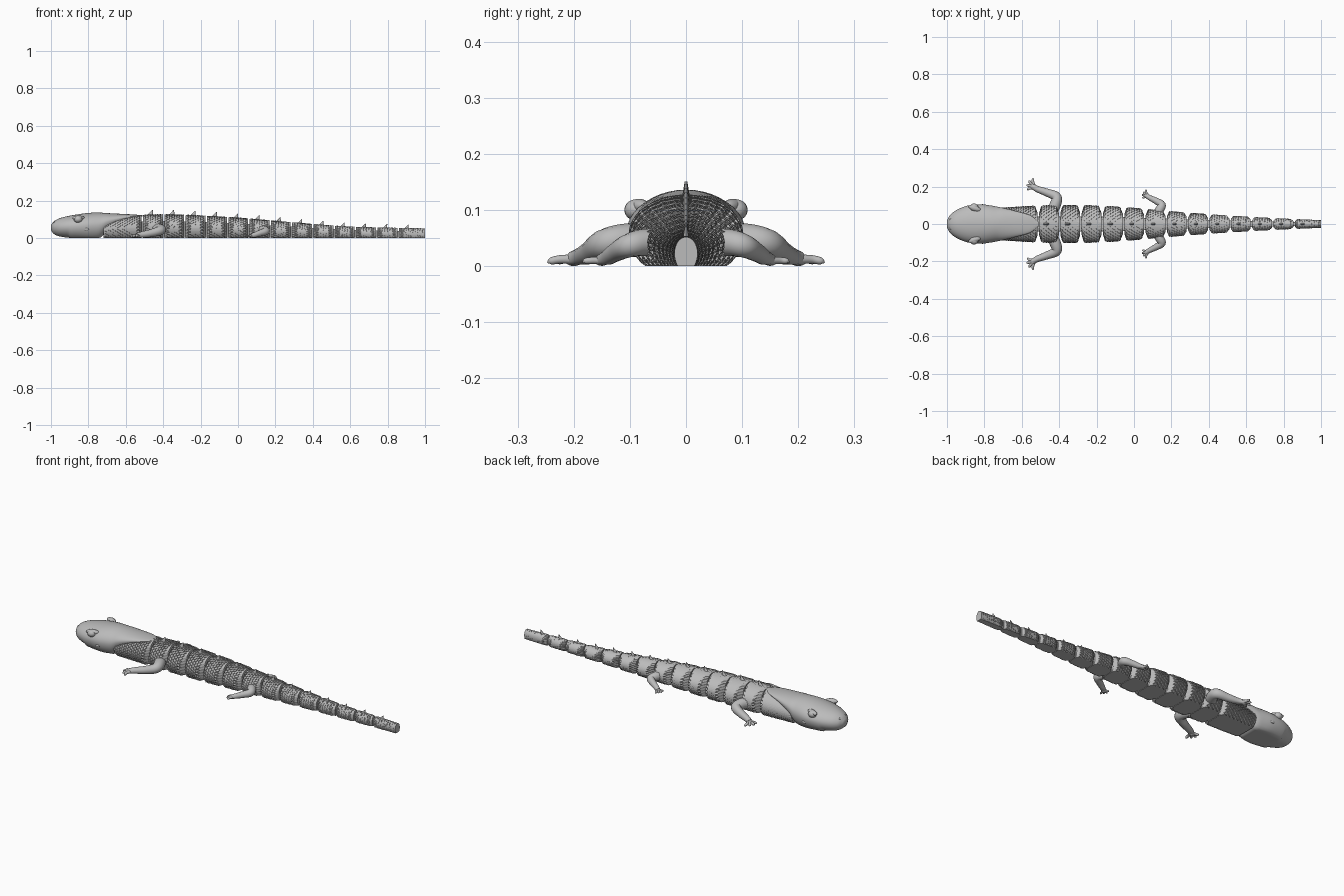
import bpy, bmesh, math
from mathutils import Vector

if "Cube" in bpy.data.objects:
    bpy.data.objects.remove(bpy.data.objects["Cube"], do_unlink=True)

grey = bpy.data.materials.new("matte grey")
grey.use_nodes = True
COLOR = (0.5, 0.5, 0.5, 1)
grey.diffuse_color = COLOR
grey.node_tree.nodes["Principled BSDF"].inputs["Base Color"].default_value = COLOR


def finish(name, bm, smooth=None):
    bmesh.ops.recalc_face_normals(bm, faces=bm.faces)
    mesh = bpy.data.meshes.new(name)
    bm.to_mesh(mesh)
    bm.free()
    mesh.materials.append(grey)
    obj = bpy.data.objects.new(name, mesh)
    bpy.context.collection.objects.link(obj)
    if smooth:
        bpy.ops.object.select_all(action="DESELECT")
        obj.select_set(True)
        bpy.context.view_layer.objects.active = obj
        bpy.ops.object.shade_smooth_by_angle(angle=math.radians(smooth))
    return obj


def loft(bm, rings):
    """Skin a list of equal point rings and cap both ends."""
    rows = [[bm.verts.new(p) for p in ring] for ring in rings]
    n = len(rows[0])
    for a, b in zip(rows, rows[1:]):
        for i in range(n):
            j = (i + 1) % n
            bm.faces.new((a[i], a[j], b[j], b[i]))
    bm.faces.new(rows[0])
    bm.faces.new(rows[-1])


def curve_at(table, x):
    """Smooth interpolation through (x, value) pairs."""
    if x <= table[0][0]:
        return table[0][1]
    for k, ((x0, a), (x1, b)) in enumerate(zip(table, table[1:])):
        if x <= x1:
            p = table[max(k - 1, 0)]
            q = table[min(k + 2, len(table) - 1)]
            m0 = (b - p[1]) / (x1 - p[0]) * (x1 - x0)
            m1 = (q[1] - a) / (q[0] - x0) * (x1 - x0)
            t = (x - x0) / (x1 - x0)
            return (a * (2*t**3 - 3*t*t + 1) + m0 * (t**3 - 2*t*t + t)
                    + b * (3*t*t - 2*t**3) + m1 * (t**3 - t*t))
    return table[-1][1]


# Body half width and back height along the spine
WIDTH = [(-0.72, .085), (-0.5, .097), (-0.3, .099), (-0.1, .092), (0.1, .076),
         (0.3, .059), (0.5, .045), (0.75, .031), (1, .02)]
HEIGHT = [(-0.72, .105), (-0.6, .118), (-0.45, .125), (-0.3, .124), (0, .108),
          (0.3, .083), (0.6, .061), (1, .051)]
SIDES = 56


def scaly_segment(name, x0, x1, taper_front, taper_back):
    """Flat-bottomed body piece covered in overlapping pointed scales."""
    rows = max(4, round((x1 - x0) / 0.0125))
    pitch = (x1 - x0) / rows
    rings = []
    for r in range(rows):
        for edge in (0, 1):
            base = x0 + (r + edge) * pitch
            flat = (r == 0 and edge == 0) or (r == rows - 1 and edge == 1)
            ring = []
            for i in range(SIDES):
                a = math.tau * i / SIDES
                x = base
                if not flat:
                    x += 0.28 * pitch * (1 if (i + r + edge) % 2 else -1)
                w, h = curve_at(WIDTH, x), curve_at(HEIGHT, x)
                pinch = 1.0
                for on, d in ((taper_front, x - x0), (taper_back, x1 - x)):
                    if on and d < 0.013:
                        pinch = min(pinch, 0.6 + 0.4 * max(d, 0) / 0.013)
                lift = 1 + (0.03 if edge else -0.03)
                s, c = math.sin(a), math.cos(a)
                z = 0.45 * h + s * lift * h * (0.55 if s > 0 else 0.63)
                ring.append((x, c * w * pinch * lift, max(z, 0)))
            rings.append(ring)
    bm = bmesh.new()
    loft(bm, rings)
    return finish(name, bm)


scaly_segment("neck", -0.72, -0.515, False, True)
COUNT, FIRST, STEP = 13, -0.455, 0.114
for k in range(COUNT):
    c = FIRST + k * STEP
    last = k == COUNT - 1
    scaly_segment(f"body_segment_{k + 1}", c - 0.053, 1.0 if last else c + 0.053,
                  True, not last)

    # Upright hinge in front of each segment
    xj = c - STEP / 2
    w, h = curve_at(WIDTH, xj), curve_at(HEIGHT, xj)
    bm = bmesh.new()
    loft(bm, [[(xj + 0.42 * w * math.cos(math.tau * i / 24),
                0.42 * w * math.sin(math.tau * i / 24), z) for i in range(24)]
              for z in (0.002, 0.72 * h)])
    finish(f"hinge_{k + 1}", bm, 40)

    # Back spike, swept toward the tail
    h = curve_at(HEIGHT, c)
    size = 1 - 0.25 * k / COUNT
    bm = bmesh.new()
    rings = []
    for t in (0, 0.5, 1):
        rx, ry = 0.018 * size * (1 - 0.92 * t), 0.008 * size * (1 - 0.7 * t)
        rings.append([(c - 0.016 + 0.014 * t + rx * math.cos(math.tau * i / 10),
                       ry * math.sin(math.tau * i / 10),
                       h - 0.006 + 0.032 * size * t) for i in range(10)])
    loft(bm, rings)
    finish(f"back_spike_{k + 1}", bm, 40)

# Head: smooth blunt snout, narrowing to a shield over the neck
HEAD_W = [(-1, .018), (-0.985, .046), (-0.95, .074), (-0.89, .098), (-0.82, .105),
          (-0.76, .098), (-0.7, .086), (-0.62, .066), (-0.55, .044), (-0.51, .012)]
HEAD_TOP = [(-1, .07), (-0.985, .089), (-0.95, .107), (-0.88, .123), (-0.77, .136),
            (-0.66, .131), (-0.56, .126), (-0.51, .122)]
HEAD_LOW = [(-1, .042), (-0.985, .022), (-0.95, .008), (-0.88, 0), (-0.74, 0),
            (-0.7, .04), (-0.62, .085), (-0.55, .108), (-0.51, .115)]
rings = []
for s in range(49):
    t = s / 48
    x = -1 + 0.49 * (0.35 * t + 0.65 * t * t)
    w, top, low = (curve_at(tab, x) for tab in (HEAD_W, HEAD_TOP, HEAD_LOW))
    mid, ring = (top + low) / 2, []
    for i in range(40):
        a = math.tau * i / 40
        up = math.sin(a)
        drop = (mid - low) * (1.25 if x > -0.9 else 1.08)
        z = mid + up * ((top - mid) if up > 0 else drop)
        ring.append((x, w * math.cos(a), max(z, low, 0)))
    rings.append(ring)
bm = bmesh.new()
loft(bm, rings)
finish("head", bm, 50)


def ball(name, center, radii, yaw=0, segments=20):
    bm = bmesh.new()
    bmesh.ops.create_uvsphere(bm, u_segments=segments, v_segments=segments // 2, radius=1)
    obj = finish(name, bm, 60)
    obj.location, obj.scale = center, radii
    obj.rotation_euler.z = yaw


def limb(bm, points):
    """Round tube through (x, y, z, radius) points with rounded ends."""
    samples = []
    n = len(points) - 1
    for s in range(n * 6 + 1):
        u = s / 6
        samples.append([curve_at([(i, p[c]) for i, p in enumerate(points)], u)
                        for c in range(4)])
    path = [Vector(p[:3]) for p in samples]
    rings = []
    for i, p in enumerate(path):
        d = path[min(i + 1, len(path) - 1)] - path[max(i - 1, 0)]
        q = d.to_track_quat("Z", "Y")
        r = samples[i][3]
        ring = []
        for j in range(16):
            a = math.tau * j / 16
            v = p + q @ Vector((r * math.cos(a), r * math.sin(a), 0))
            v.z = max(v.z, 0.003)
            ring.append(v)
        rings.append(ring)
    loft(bm, rings)


# Leg paths for the left side; mirrored to the right
FRONT_LEG = [(-.45, .05, .045, .03), (-.42, .105, .046, .03), (-.415, .145, .04, .026),
             (-.465, .168, .026, .021), (-.515, .186, .017, .017), (-.54, .2, .012, .015)]
FRONT_TOES = [(-.54, .247), (-.562, .232), (-.575, .208), (-.572, .183)]
BACK_LEG = [(.115, .035, .04, .024), (.137, .075, .042, .024), (.148, .103, .036, .021),
            (.115, .125, .025, .017), (.085, .14, .015, .014), (.068, .15, .01, .012)]
BACK_TOES = [(.064, .184), (.05, .172), (.042, .156), (.045, .138)]

for side, sy in (("left", 1), ("right", -1)):
    for part, leg, toes in (("front", FRONT_LEG, FRONT_TOES), ("back", BACK_LEG, BACK_TOES)):
        bm = bmesh.new()
        limb(bm, [(x, y * sy, z, r) for x, y, z, r in leg])
        fx, fy, fz, fr = leg[-1]
        for tx, ty in toes:
            limb(bm, [(fx + 0.012, (fy - 0.006) * sy, fz, fr * 0.6),
                      ((fx + tx) / 2, (fy + ty) / 2 * sy, fz, fr * 0.5),
                      (fx * 0.15 + tx * 0.85, (fy * 0.15 + ty * 0.85) * sy, 0.009, fr * 0.42),
                      (tx, ty * sy, 0.006, 0.001)])
        finish(f"{side}_{part}_leg", bm, 60)
        ball(f"{side}_{part}_palm", (fx, fy * sy, fz), (fr * 1.1, fr * 1.1, fr * 0.8))

    # Bulging eye with a hooded lid, nostril bump and ear dimple
    ball(f"{side}_eye", (-0.855, 0.089 * sy, 0.1), (0.023, 0.021, 0.019))
    ball(f"{side}_eyelid", (-0.852, 0.084 * sy, 0.107), (0.035, 0.015, 0.013), -0.35 * sy)
    ball(f"{side}_nostril", (-0.981, 0.026 * sy, 0.082), (0.006, 0.006, 0.006), 0, 12)
    ball(f"{side}_ear", (-0.81, 0.1 * sy, 0.047), (0.013, 0.006, 0.008), 0, 12)
